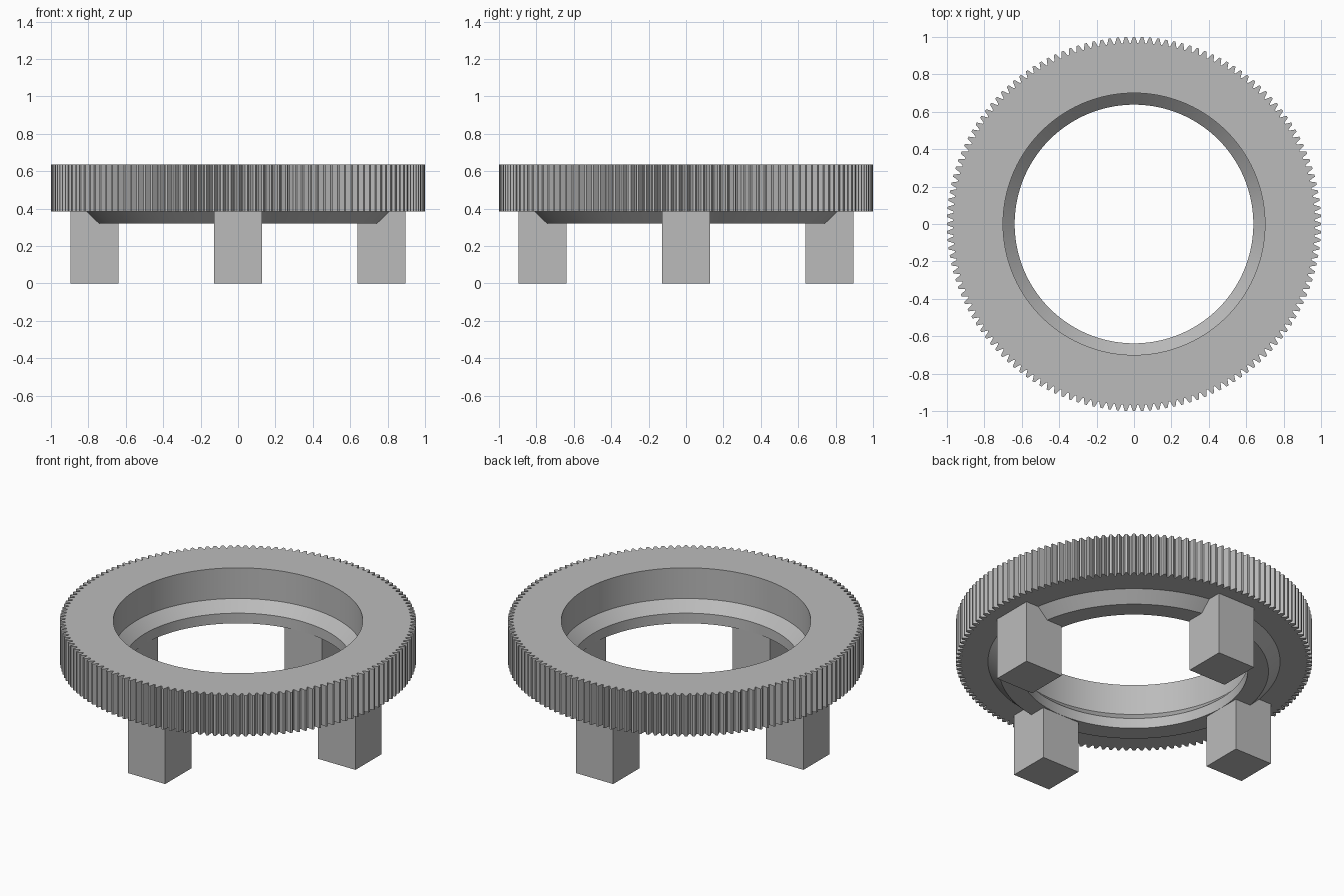
import bpy, bmesh, math
from mathutils import Matrix

if "Cube" in bpy.data.objects:
    bpy.data.objects.remove(bpy.data.objects["Cube"], do_unlink=True)

grey = bpy.data.materials.new("plain grey")
grey.use_nodes = True
COLOUR = (0.5, 0.5, 0.5, 1)
grey.diffuse_color = COLOUR
grey.node_tree.nodes["Principled BSDF"].inputs["Base Color"].default_value = COLOUR

TEETH = 144
BOTTOM, TOP = 0.385, 0.637
# One tooth: fraction of the pitch, radius
TOOTH = [(-0.42, 0.968), (-0.27, 0.985), (-0.14, 1.0),
         (0.14, 1.0), (0.27, 0.985), (0.42, 0.968)]
# Ring section, from the toothed top edge round to the toothed bottom edge;
# a radius of None follows the teeth
SECTION = [(None, TOP), (0.70, TOP), (0.70, 0.447), (0.638, BOTTOM),
           (0.638, 0.322), (0.755, 0.322), (0.82, BOTTOM), (None, BOTTOM)]


def add_object(name, bm):
    bmesh.ops.recalc_face_normals(bm, faces=bm.faces)
    mesh = bpy.data.meshes.new(name)
    bm.to_mesh(mesh)
    bm.free()
    mesh.materials.append(grey)
    obj = bpy.data.objects.new(name, mesh)
    bpy.context.collection.objects.link(obj)
    return obj


# Gear ring: the section swept round the toothed outline
outline = [((i + f) * math.tau / TEETH, r) for i in range(TEETH) for f, r in TOOTH]
bm = bmesh.new()
loops = []
for radius, z in SECTION:
    loops.append([bm.verts.new(((radius or r) * math.cos(a), (radius or r) * math.sin(a), z))
                  for a, r in outline])
count = len(outline)
for k, loop in enumerate(loops):
    after = loops[(k + 1) % len(loops)]
    for i in range(count):
        j = (i + 1) % count
        bm.faces.new((loop[i], loop[j], after[j], after[i]))
ring = add_object("gear_ring", bm)
bpy.ops.object.select_all(action="DESELECT")
ring.select_set(True)
bpy.context.view_layer.objects.active = ring
bpy.ops.object.shade_smooth_by_angle(angle=math.radians(20))

# Four square legs under the ring
WIDTH, REACH = 0.256, 0.767
for name, x, y in (("left_leg", 1, 0), ("right_leg", -1, 0),
                   ("back_leg", 0, 1), ("front_leg", 0, -1)):
    bm = bmesh.new()
    bmesh.ops.create_cube(bm, size=1, matrix=Matrix.Translation((x * REACH, y * REACH, BOTTOM / 2))
                          @ Matrix.Diagonal((WIDTH, WIDTH, BOTTOM, 1)))
    add_object(name, bm)
